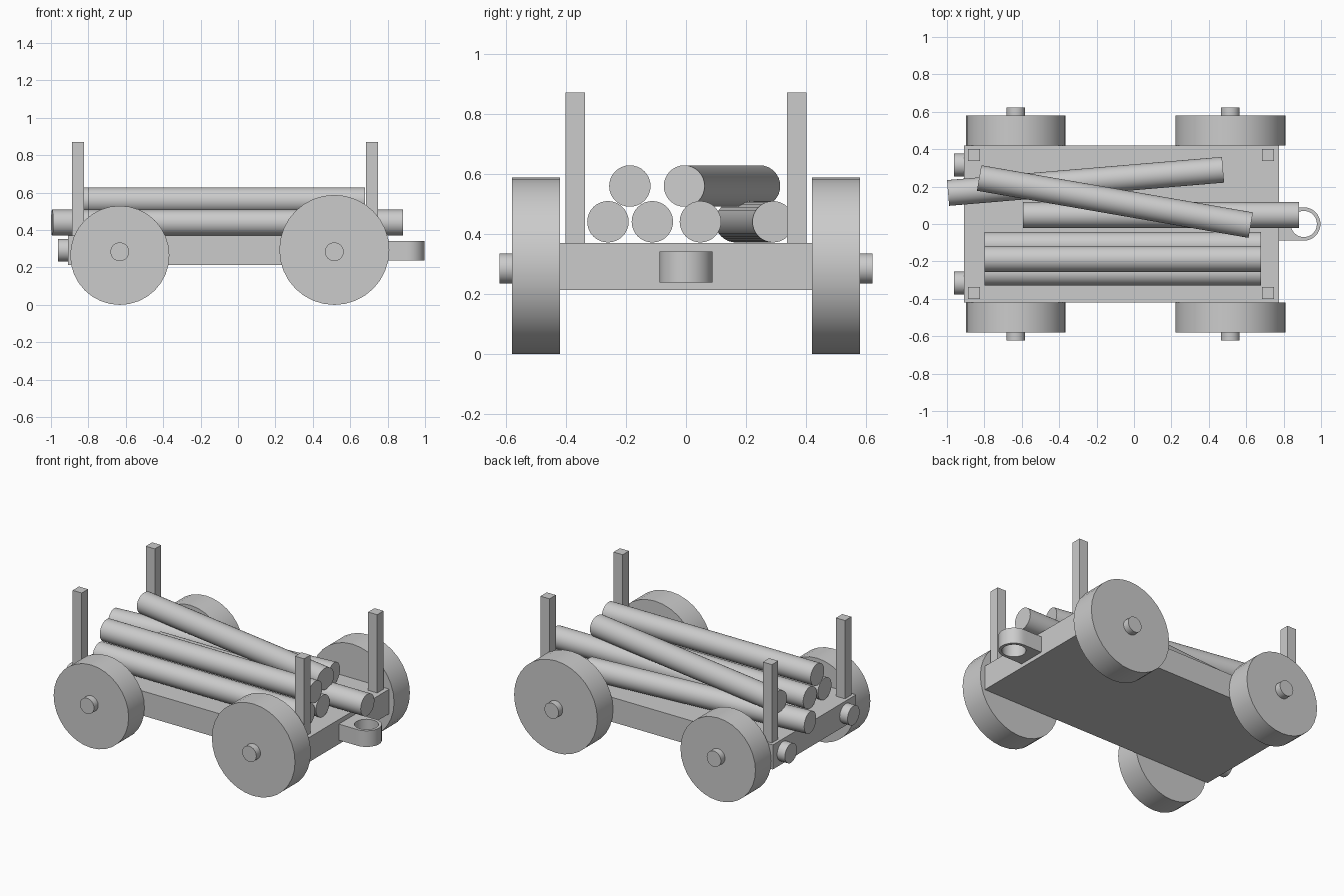
import bpy, bmesh
from math import pi, cos, sin
from mathutils import Vector

if "Cube" in bpy.data.objects:
    bpy.data.objects.remove(bpy.data.objects["Cube"])


def box(name, lo, hi):
    lo, hi = Vector(lo), Vector(hi)
    bpy.ops.mesh.primitive_cube_add(size=1, location=(lo + hi) / 2)
    ob = bpy.context.object
    ob.name = name
    ob.scale = hi - lo
    bpy.ops.object.transform_apply(location=False, rotation=False, scale=True)
    return ob


def rod(name, a, b, radius, sides=32):
    """Smooth cylinder running from point a to point b."""
    a, b = Vector(a), Vector(b)
    bpy.ops.mesh.primitive_cylinder_add(vertices=sides, radius=radius,
                                        depth=(b - a).length, location=(a + b) / 2)
    ob = bpy.context.object
    ob.name = name
    ob.rotation_euler = (b - a).to_track_quat('Z', 'Y').to_euler()
    bpy.ops.object.shade_smooth_by_angle()
    return ob


# Flat wagon bed
box("wagon_bed", (-0.908, -0.42, 0.213), (0.775, 0.42, 0.37))

# Corner stakes
for end, x in (("rear", -0.856), ("front", 0.716)):
    for side, y in (("right", -0.369), ("left", 0.369)):
        box(f"{end}_{side}_stake", (x - 0.032, y - 0.032, 0.37), (x + 0.032, y + 0.032, 0.87))

# Wheels (front pair slightly larger) with protruding axle pegs
for end, x, r in (("rear", -0.632, 0.265), ("front", 0.515, 0.294)):
    for side, s in (("right", -1), ("left", 1)):
        rod(f"{end}_{side}_wheel", (x, s * 0.42, r), (x, s * 0.58, r), r)
        rod(f"{end}_{side}_axle_peg", (x, s * 0.40, 0.284), (x, s * 0.622, 0.284), 0.05)

# Rear buffers
for side, y in (("right", -0.316), ("left", 0.316)):
    rod(f"{side}_buffer", (-0.963, y, 0.292), (-0.89, y, 0.292), 0.061)

# Front coupling: rounded tab with a round hole
N, cx, R, r = 32, 0.908, 0.089, 0.07
inner, outer = [], []
for i in range(N):
    a = 2 * pi * i / N
    c, s = cos(a), sin(a)
    inner.append((cx + r * c, r * s))
    if c >= -1e-6:
        outer.append((cx + R * c, R * s))
    else:
        k = min(R / max(abs(s), 1e-6), (cx - 0.765) / -c)
        outer.append((cx + k * c, k * s))
# pull the nearest points onto the square rear corners
for sy in (1, -1):
    corner = Vector((0.765, sy * R))
    j = min(range(N), key=lambda n: (Vector(outer[n]) - corner).length)
    outer[j] = tuple(corner)
bm = bmesh.new()
rings = [[bm.verts.new((x, y, z)) for x, y in loop]
         for loop, z in ((outer, 0.238), (outer, 0.341), (inner, 0.341), (inner, 0.238))]
for k in range(4):
    p, q = rings[k], rings[(k + 1) % 4]
    for i in range(N):
        j = (i + 1) % N
        bm.faces.new((p[i], p[j], q[j], q[i]))
bmesh.ops.recalc_face_normals(bm, faces=bm.faces)
mesh = bpy.data.meshes.new("coupling_ring")
bm.to_mesh(mesh)
bm.free()
ring = bpy.data.objects.new("coupling_ring", mesh)
bpy.context.collection.objects.link(ring)
bpy.ops.object.select_all(action='DESELECT')
ring.select_set(True)
bpy.context.view_layer.objects.active = ring
bpy.ops.object.shade_smooth_by_angle()

# Log load: (rear x, rear y, front x, front y, height)
logs = [(-0.798, -0.260, 0.678, -0.260, 0.440),
        (-0.798, -0.112, 0.678, -0.112, 0.440),
        (-0.594, 0.048, 0.882, 0.048, 0.440),
        (-0.994, 0.166, 0.476, 0.290, 0.440),
        (-0.798, -0.187, 0.678, -0.187, 0.559),
        (-0.828, 0.246, 0.624, -0.006, 0.559)]
for n, (x0, y0, x1, y1, z) in enumerate(logs, 1):
    rod(f"log_{n}", (x0, y0, z), (x1, y1, z), 0.069)
